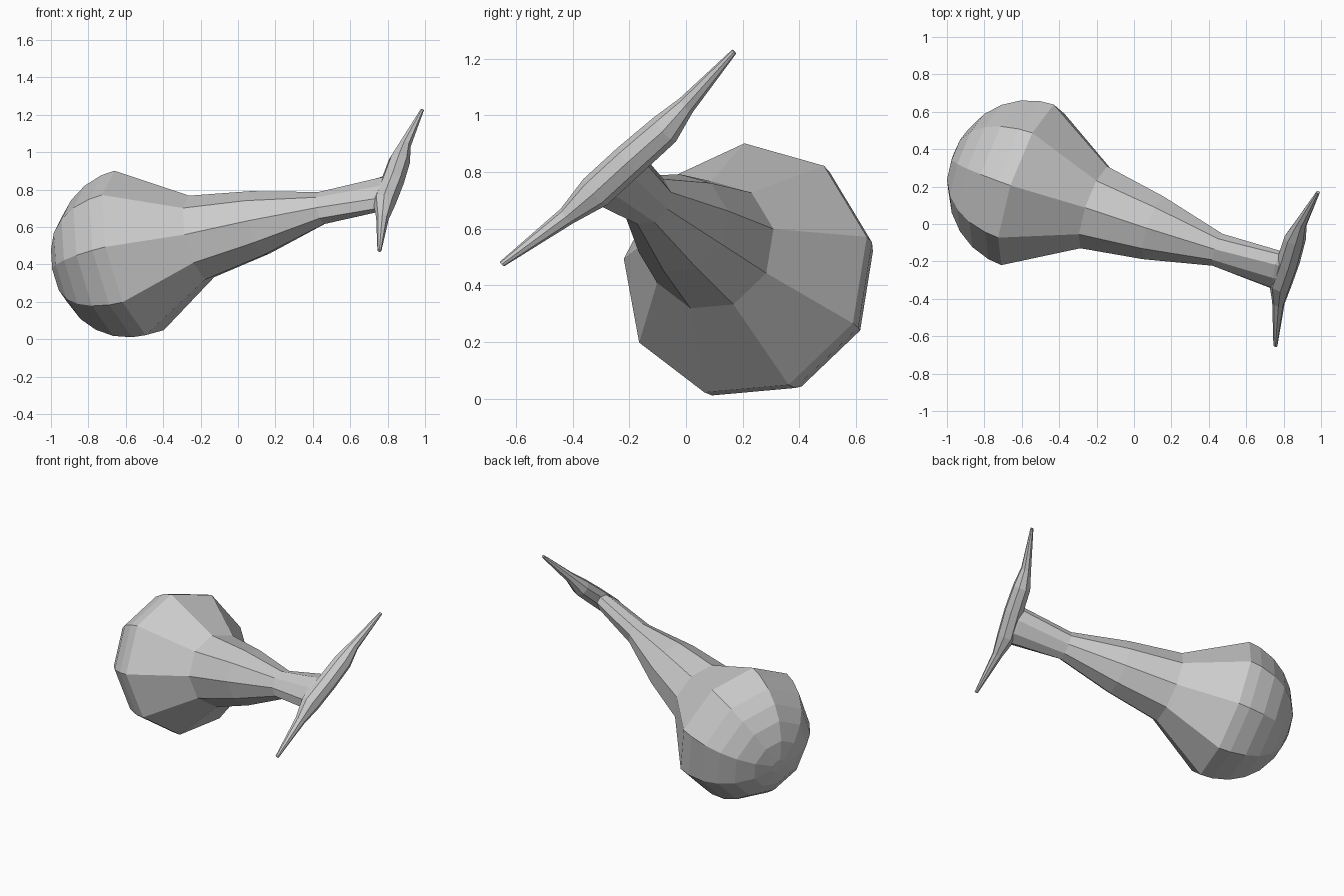
import bpy, bmesh, math
from mathutils import Vector

if "Cube" in bpy.data.objects:
    bpy.data.objects.remove(bpy.data.objects["Cube"])

BASE = Vector((-0.55, 0.21, 0.455))          # centre of the widest ring
AXIS = Vector((1.32, -0.46, 0.325)).normalized()
BAR = Vector((0.23, 0.82, 0.76))             # direction of the crossbar


def frame(axis, hint):
    u = (hint - axis * hint.dot(axis)).normalized()
    return u, axis.cross(u)


def loft(name, rings):
    """Skin a list of closed point rings and cap both ends."""
    bm = bmesh.new()
    loops = [[bm.verts.new(p) for p in ring] for ring in rings]
    n = len(loops[0])
    for a, b in zip(loops, loops[1:]):
        for i in range(n):
            j = (i + 1) % n
            bm.faces.new((a[i], a[j], b[j], b[i]))
    bm.faces.new(loops[0][::-1])
    bm.faces.new(loops[-1])
    bmesh.ops.recalc_face_normals(bm, faces=bm.faces)
    me = bpy.data.meshes.new(name)
    bm.to_mesh(me)
    bm.free()
    ob = bpy.data.objects.new(name, me)
    bpy.context.collection.objects.link(ob)
    return ob


# Nine-sided bulb and neck: (distance along axis, radius along bar, radius across bar)
R, DEPTH = 0.46, 0.45
profile = []
for deg in (84, 68, 52, 38, 24, 10):
    k = math.radians(deg)
    profile.append((-DEPTH * math.sin(k), R * math.cos(k), R * math.cos(k)))
profile += [(0.0, R, R), (0.375, 0.235, 0.235), (0.717, 0.18, 0.18),
            (1.087, 0.095, 0.085), (1.43, 0.13, 0.06), (1.475, 0.12, 0.05)]

e1, e2 = frame(AXIS, Vector((0, 0, 1)))
u, w = frame(AXIS, BAR)
rings = []
for t, ru, rw in profile:
    ring = []
    for i in range(9):
        k = math.radians(5 + 40 * i)
        d = e1 * math.cos(k) + e2 * math.sin(k)
        ring.append(BASE + AXIS * t + u * d.dot(u) * ru + w * d.dot(w) * rw)
    rings.append(ring)
loft("bulb_and_neck", rings)

# Crossbar: tapered eight-sided spindle, (centre, radius)
path = [((0.756, -0.65, 0.475), 0.011), ((0.772, -0.42, 0.645), 0.034),
        ((0.782, -0.32, 0.73), 0.062), ((0.825, -0.20, 0.84), 0.062),
        ((0.862, -0.075, 0.95), 0.058), ((0.89, 0.0, 1.035), 0.034),
        ((0.984, 0.17, 1.225), 0.010)]
b1, b2 = frame(BAR.normalized(), AXIS)
rings = []
for c, r in path:
    rings.append([Vector(c) + (b1 * math.cos(k) + b2 * math.sin(k)) * r
                  for k in (math.tau * (i + 0.5) / 8 for i in range(8))])
loft("crossbar", rings)
